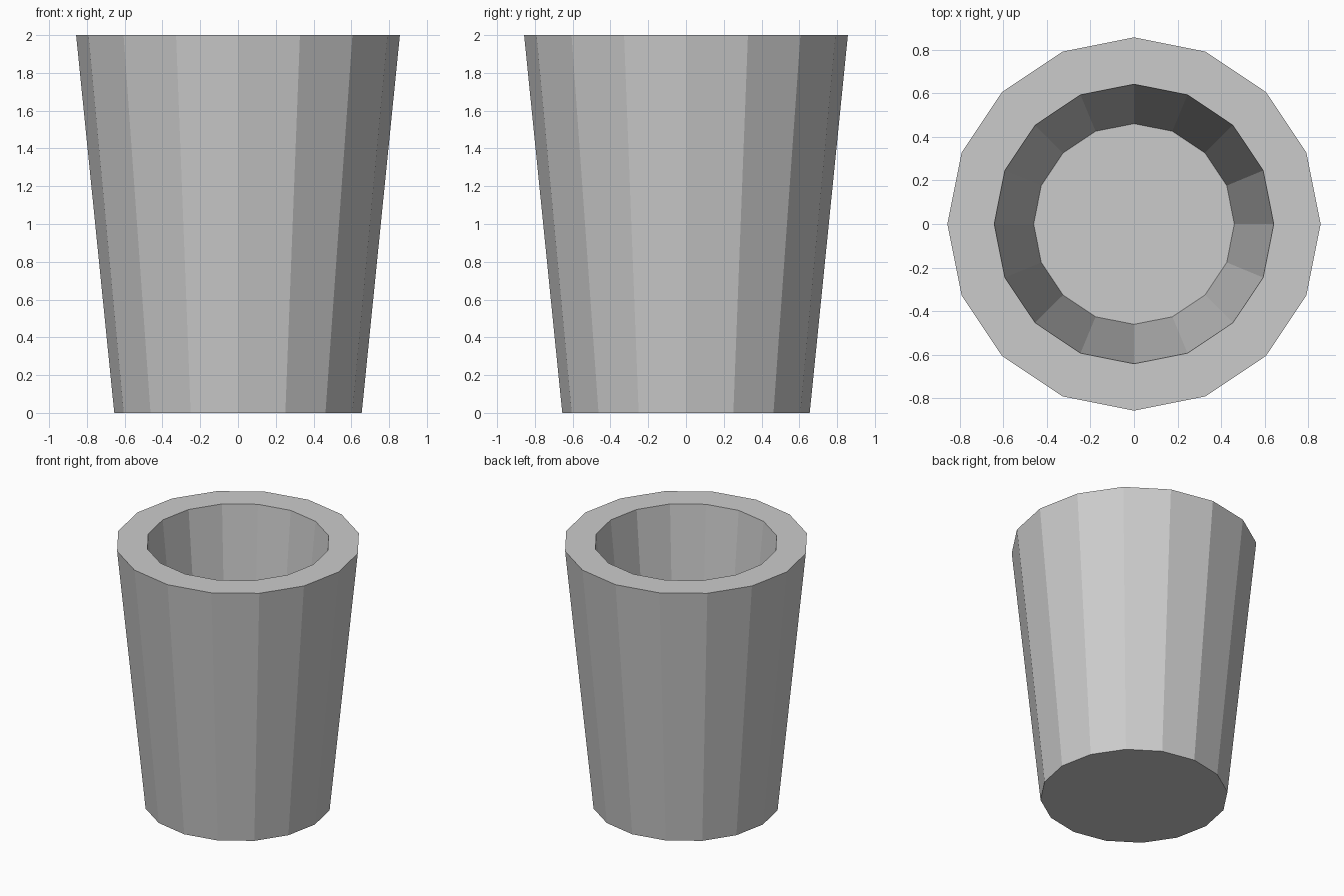
import bpy, bmesh
from math import cos, sin, tau

if "Cube" in bpy.data.objects:
    bpy.data.objects.remove(bpy.data.objects["Cube"])

SIDES = 16
# Cup profile (radius, height): outer base, outer rim, inner rim, inner floor
PROFILE = [(0.655, 0.0), (0.857, 2.0), (0.642, 2.0), (0.461, 0.21)]

bm = bmesh.new()
rings = [[bm.verts.new((r * cos(tau * i / SIDES), r * sin(tau * i / SIDES), z))
          for i in range(SIDES)] for r, z in PROFILE]

# Outer wall, flat rim and inner wall
for a, b in zip(rings, rings[1:]):
    for i in range(SIDES):
        j = (i + 1) % SIDES
        bm.faces.new((a[i], a[j], b[j], b[i]))

# Underside and inside floor
bm.faces.new(rings[0][::-1])
bm.faces.new(rings[-1])
bmesh.ops.recalc_face_normals(bm, faces=bm.faces)

mesh = bpy.data.meshes.new("cup")
bm.to_mesh(mesh)
bm.free()
bpy.context.collection.objects.link(bpy.data.objects.new("cup", mesh))
